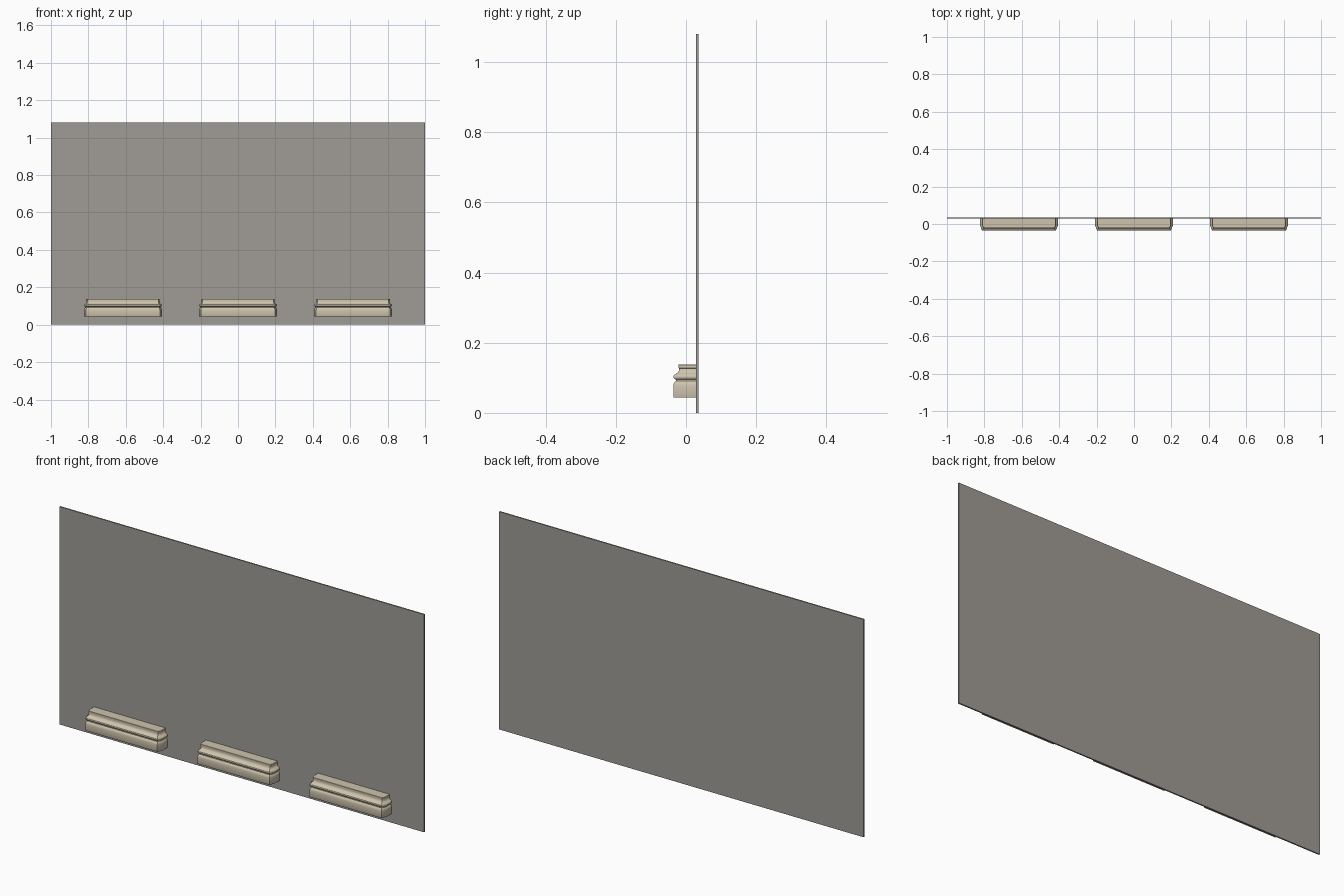
import bpy, bmesh

if "Cube" in bpy.data.objects:
    bpy.data.objects.remove(bpy.data.objects["Cube"])

def material(name, rgb):
    m = bpy.data.materials.new(name)
    m.diffuse_color = (*rgb, 1)
    m.use_nodes = True
    m.node_tree.nodes["Principled BSDF"].inputs["Base Color"].default_value = m.diffuse_color
    return m

grey = material("wall_grey", (0.35, 0.33, 0.305))
cream = material("cream_stone", (0.62, 0.55, 0.42))

def finish(bm, name, mat, x=0.0):
    bmesh.ops.recalc_face_normals(bm, faces=bm.faces)
    me = bpy.data.meshes.new(name)
    bm.to_mesh(me)
    bm.free()
    me.materials.append(mat)
    ob = bpy.data.objects.new(name, me)
    ob.location.x = x
    bpy.context.collection.objects.link(ob)
    return ob

# Thin wall panel behind the mouldings
bm = bmesh.new()
bmesh.ops.create_cube(bm, size=1)
for v in bm.verts:
    v.co = (v.co.x * 2, 0.0325 + v.co.y * 0.007, (v.co.z + 0.5) * 1.08)
finish(bm, "wall_panel", grey)

# Moulding profile: (inset from the outermost plane, height)
PROFILE = [(0.001, 0.044), (0.0, 0.046), (0.0, 0.078), (0.001, 0.083),
           (0.004, 0.088), (0.007, 0.091), (0.007, 0.095), (0.003, 0.097),
           (0.0005, 0.100), (0.0, 0.103), (0.001, 0.107), (0.004, 0.110),
           (0.008, 0.112), (0.012, 0.115), (0.015, 0.119), (0.0165, 0.124),
           (0.0165, 0.127), (0.0145, 0.128), (0.0145, 0.137), (0.0155, 0.138)]

def moulding(name, x):
    """Loft the profile round a plan with angled front corners."""
    bm = bmesh.new()
    rings = []
    for d, z in PROFILE:
        side, front = 0.208 - 0.8 * d, 0.197 - 0.5 * d
        half = [(side, 0.029), (side, -0.008), (front, -0.036 + d)]
        plan = half + [(-px, py) for px, py in reversed(half)]
        rings.append([bm.verts.new((px, py, z)) for px, py in plan])
    for lo, hi in zip(rings, rings[1:]):
        for i in range(6):
            j = (i + 1) % 6
            bm.faces.new((lo[i], lo[j], hi[j], hi[i]))
    bm.faces.new(rings[0])
    bm.faces.new(rings[-1])
    ob = finish(bm, name, cream, x)
    bpy.ops.object.select_all(action='DESELECT')
    ob.select_set(True)
    bpy.context.view_layer.objects.active = ob
    bpy.ops.object.shade_smooth_by_angle(angle=0.5)

# Three identical mouldings along the foot of the wall
for label, x in (("left", -0.615), ("centre", 0.0), ("right", 0.615)):
    moulding(label + "_moulding", x)
